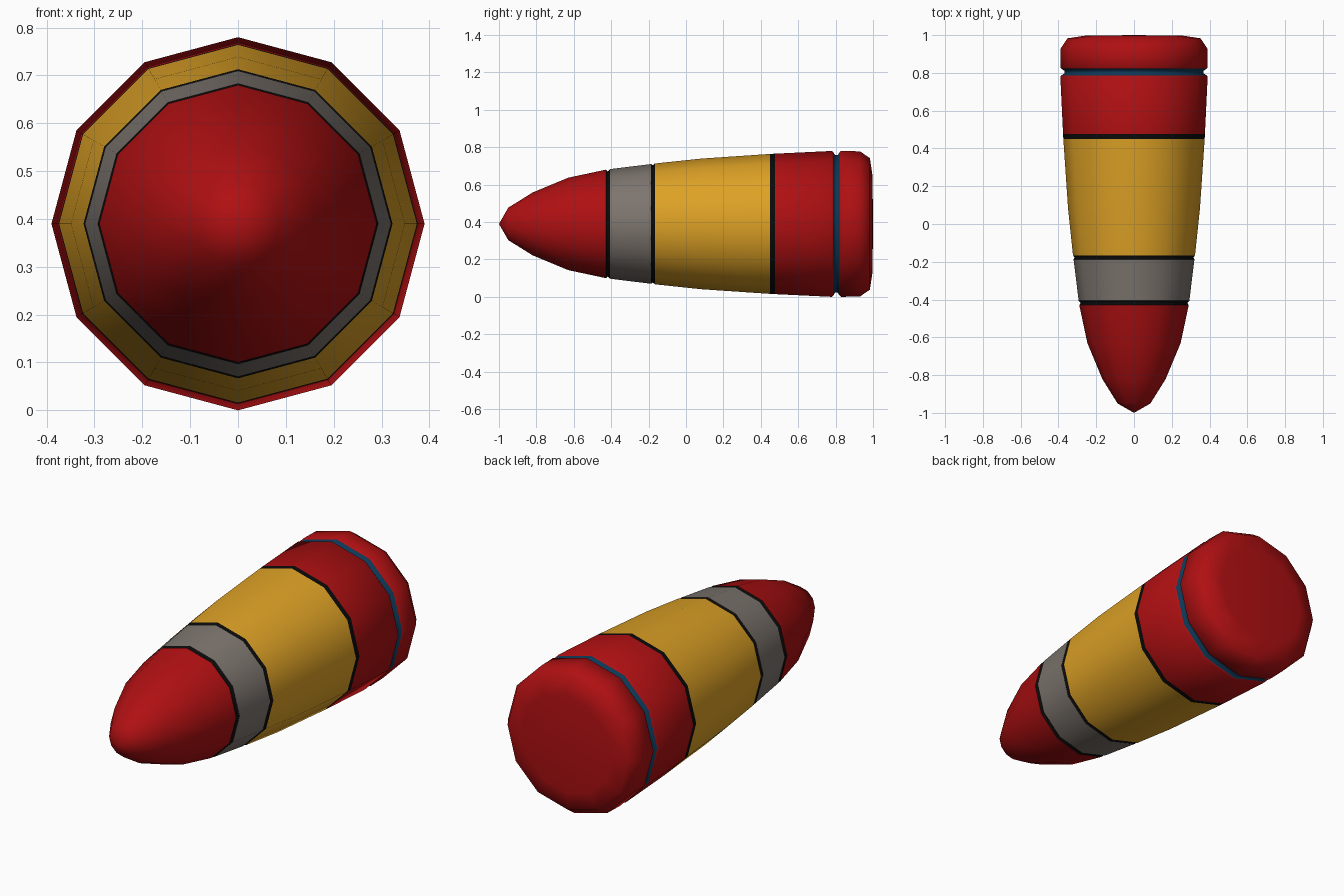
import bpy, bmesh, math
from mathutils import Vector

if "Cube" in bpy.data.objects:
    bpy.data.objects.remove(bpy.data.objects["Cube"])

SIDES = 12
AXIS_Z = 0.39


def material(name, rgb):
    m = bpy.data.materials.new(name)
    m.diffuse_color = (*rgb, 1)
    m.use_nodes = True
    m.node_tree.nodes["Principled BSDF"].inputs["Base Color"].default_value = m.diffuse_color
    return m


red = material("red", (0.43, 0.005, 0.006))
yellow = material("golden yellow", (0.73, 0.36, 0.019))
grey = material("warm grey", (0.205, 0.178, 0.158))
black = material("black", (0.003, 0.003, 0.003))
blue = material("dark blue", (0.004, 0.04, 0.095))


def lathe(name, profile, mat):
    """Turn a (y, radius) profile around the lengthwise axis."""
    bm = bmesh.new()
    rings = []
    for y, r in profile:
        if r == 0:
            rings.append([bm.verts.new((0, y, AXIS_Z))] * SIDES)
        else:
            rings.append([bm.verts.new((r * math.sin(2 * math.pi * i / SIDES), y,
                                        AXIS_Z + r * math.cos(2 * math.pi * i / SIDES)))
                          for i in range(SIDES)])
    for a, b in zip(rings, rings[1:]):
        for i in range(SIDES):
            j = (i + 1) % SIDES
            f = bm.faces.new(list(dict.fromkeys((a[i], a[j], b[j], b[i]))))
            f.smooth = True
    # face every strip outward from the middle of the shell
    bm.normal_update()
    for f in bm.faces:
        c = f.calc_center_median()
        out = Vector((c.x, 0, c.z - AXIS_Z)).normalized()
        out.y = 1.0 if c.y > 0.985 else (-0.3 if c.y < -0.4 else 0)
        if f.normal.dot(out) < 0:
            f.normal_flip()
    me = bpy.data.meshes.new(name)
    bm.to_mesh(me)
    bm.free()
    me.materials.append(mat)
    ob = bpy.data.objects.new(name, me)
    bpy.context.collection.objects.link(ob)
    return ob


# pointed nose
lathe("nose", [(-1, 0), (-0.95, 0.087), (-0.82, 0.168), (-0.63, 0.247), (-0.428, 0.290)], red)
lathe("nose_band", [(-0.428, 0.290), (-0.418, 0.281), (-0.406, 0.293)], black)
# grey collar
lathe("collar", [(-0.406, 0.293), (-0.187, 0.320)], grey)
lathe("collar_band", [(-0.187, 0.320), (-0.177, 0.314), (-0.166, 0.323)], black)
# main casing
lathe("casing", [(-0.166, 0.323), (0.08, 0.349), (0.449, 0.374)], yellow)
lathe("casing_band", [(0.449, 0.374), (0.476, 0.3755)], black)
# rear section, groove and rounded base
lathe("rear_section", [(0.476, 0.3755), (0.78, 0.39), (0.787, 0.384)], red)
lathe("base_groove", [(0.787, 0.384), (0.797, 0.368), (0.811, 0.368), (0.822, 0.384)], blue)
lathe("base", [(0.822, 0.384), (0.828, 0.39), (0.93, 0.388), (0.983, 0.352),
               (0.997, 0.26), (1.0, 0)], red)
